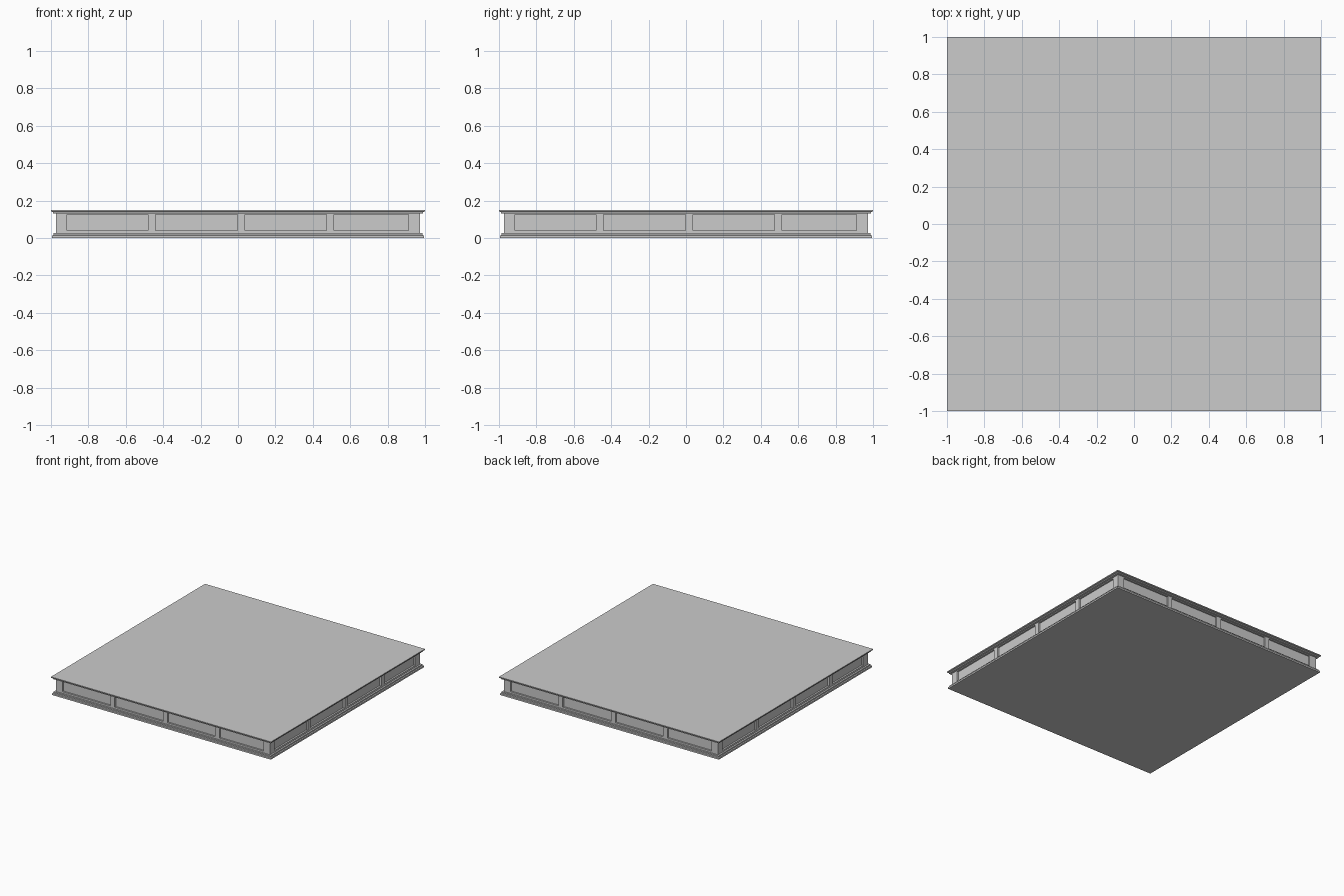
import bpy, bmesh, math
from mathutils import Matrix

if "Cube" in bpy.data.objects:
    bpy.data.objects.remove(bpy.data.objects["Cube"])


def square_tiers(name, profile):
    """Sweep a (half width, z) profile around a square and cap both ends."""
    bm = bmesh.new()
    rings = []
    for r, z in profile:
        rings.append([bm.verts.new((sx * r, sy * r, z))
                      for sx, sy in ((-1, -1), (1, -1), (1, 1), (-1, 1))])
    for a, b in zip(rings, rings[1:]):
        for i in range(4):
            j = (i + 1) % 4
            bm.faces.new((a[i], a[j], b[j], b[i]))
    bm.faces.new(rings[0][::-1])
    bm.faces.new(rings[-1])
    return finish(name, bm)


def finish(name, bm):
    bmesh.ops.recalc_face_normals(bm, faces=bm.faces)
    mesh = bpy.data.meshes.new(name)
    bm.to_mesh(mesh)
    bm.free()
    obj = bpy.data.objects.new(name, mesh)
    bpy.context.collection.objects.link(obj)
    return obj


def box(name, x0, x1, y0, y1, z0, z1, turn=0):
    bm = bmesh.new()
    m = (Matrix.Rotation(turn * math.pi / 2, 4, 'Z')
         @ Matrix.Translation(((x0 + x1) / 2, (y0 + y1) / 2, (z0 + z1) / 2))
         @ Matrix.Diagonal((x1 - x0, y1 - y0, z1 - z0, 1)))
    bmesh.ops.create_cube(bm, size=1, matrix=m)
    return finish(name, bm)


FACE, RECESS = 0.972, 0.958
LOW, HIGH = 0.04, 0.125

# Core: base ledge, lower rail, recessed panel wall, upper rail, top lip
square_tiers("platform_body", [
    (0.994, 0.0), (0.994, 0.013), (0.986, 0.016), (0.986, 0.026),
    (FACE, 0.026), (FACE, LOW), (RECESS, LOW), (RECESS, HIGH),
    (FACE, HIGH), (FACE, 0.131), (0.99, 0.131), (0.99, 0.139),
    (1.0, 0.142), (1.0, 0.15)])

# Posts dividing the four recessed panels on every side
for turn in range(4):
    for c in (-0.46, 0.018, 0.492):
        box("panel_post", c - 0.02, c + 0.02, -FACE, -RECESS, LOW, HIGH, turn)
    box("corner_post", -FACE, -0.915, -FACE, -RECESS, LOW, HIGH, turn)
    box("corner_post", 0.912, RECESS, -FACE, -RECESS, LOW, HIGH, turn)
